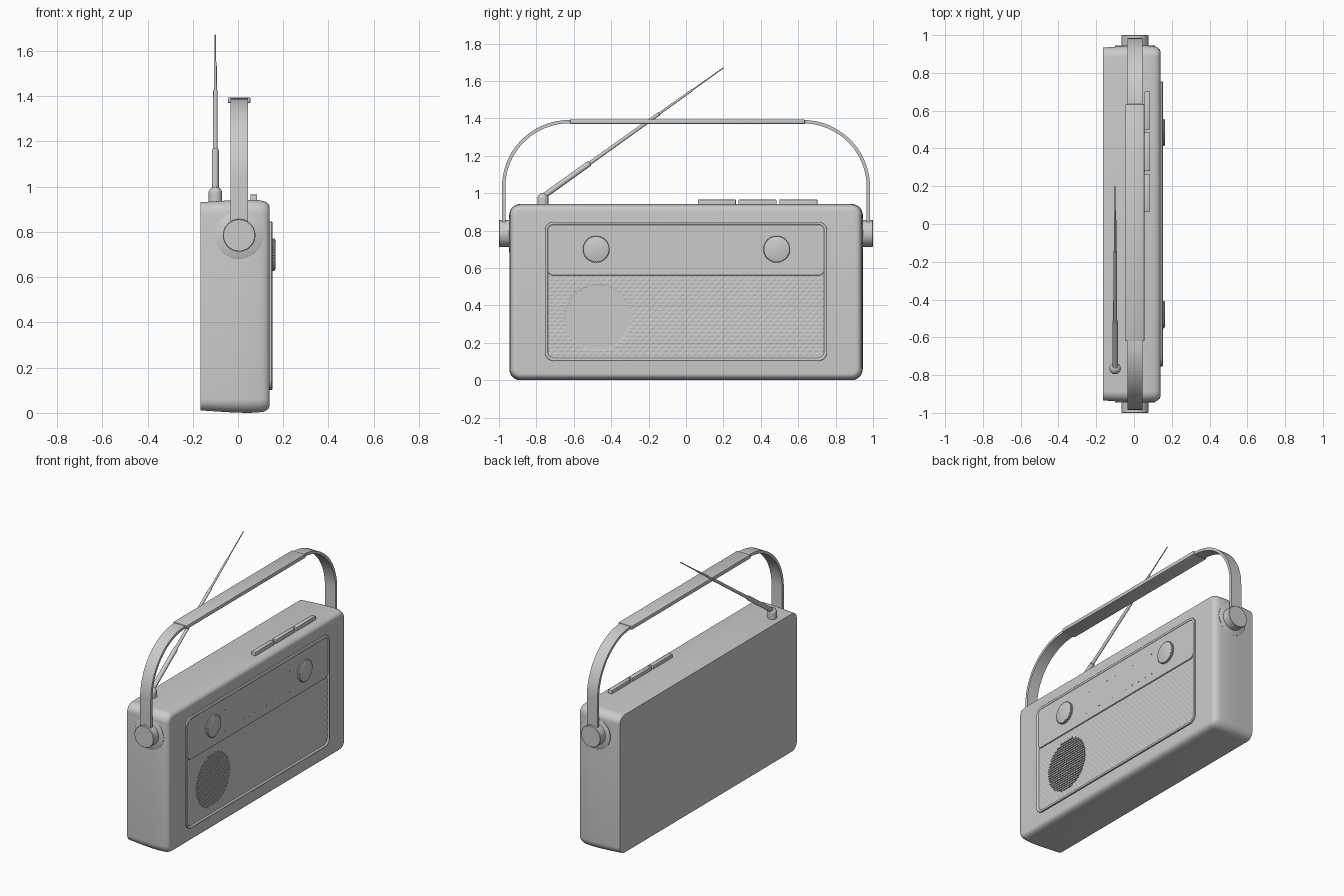
import bpy, bmesh, math
from mathutils import Vector

if "Cube" in bpy.data.objects:
    bpy.data.objects.remove(bpy.data.objects["Cube"])


def finish(name, bm, angle=35):
    bmesh.ops.recalc_face_normals(bm, faces=bm.faces[:])
    me = bpy.data.meshes.new(name)
    bm.to_mesh(me)
    bm.free()
    ob = bpy.data.objects.new(name, me)
    bpy.context.collection.objects.link(ob)
    bpy.ops.object.select_all(action='DESELECT')
    ob.select_set(True)
    bpy.context.view_layer.objects.active = ob
    bpy.ops.object.shade_smooth_by_angle(angle=math.radians(angle))
    return ob


def rounded_rect(y0, y1, z0, z1, r, n=8):
    pts = []
    for k, (cy, cz) in enumerate([(y1 - r, z1 - r), (y0 + r, z1 - r), (y0 + r, z0 + r), (y1 - r, z0 + r)]):
        for i in range(n + 1):
            a = math.pi / 2 * (k + i / n)
            pts.append((cy + r * math.cos(a), cz + r * math.sin(a)))
    return pts


def bridge(bm, rings, loop=False):
    pairs = list(zip(rings, rings[1:])) + ([(rings[-1], rings[0])] if loop else [])
    for a, b in pairs:
        n = len(a)
        for i in range(n):
            bm.faces.new((a[i], a[(i + 1) % n], b[(i + 1) % n], b[i]))
    if not loop:
        bm.faces.new(rings[0])
        bm.faces.new(rings[-1])


def rect_loft(name, rect, radius, sections, loop=False):
    """Rounded rectangles in the yz plane, sections = (x, inset)."""
    y0, y1, z0, z1 = rect
    bm = bmesh.new()
    rings = []
    for x, d in sections:
        pts = rounded_rect(y0 + d, y1 - d, z0 + d, z1 - d, max(radius - d, 0.006))
        rings.append([bm.verts.new((x, y, z)) for y, z in pts])
    bridge(bm, rings, loop)
    return finish(name, bm)


def turned(name, start, direction, profile, n=48, ribs=0.0):
    """Profile (distance, radius) turned about an axis; ribs makes a knurled rim."""
    rot = Vector(direction).to_track_quat('Z', 'Y')
    bm = bmesh.new()
    rings = []
    for h, r in profile:
        ring = []
        for i in range(n):
            rr = r - (ribs if i % 4 > 1 else 0)
            a = 2 * math.pi * i / n
            ring.append(bm.verts.new(Vector(start) + rot @ Vector((rr * math.cos(a), rr * math.sin(a), h))))
        rings.append(ring)
    bridge(bm, rings)
    return finish(name, bm)


def ribbon(name, path, x0, x1, half):
    """Flat strap following a path in the yz plane."""
    bm = bmesh.new()
    rings = []
    for i, p in enumerate(path):
        t = (Vector(path[min(i + 1, len(path) - 1)]) - Vector(path[max(i - 1, 0)])).normalized()
        n = Vector((-t.y, t.x)) * half
        rings.append([bm.verts.new((x, p[0] + s * n.x, p[1] + s * n.y))
                      for x, s in ((x0, -1), (x1, -1), (x1, 1), (x0, 1))])
    bridge(bm, rings)
    return finish(name, bm)


def boxes(name, items, bevel=0.0):
    """Boxes given as (x0, x1, y0, y1, z0, z1) joined in one object."""
    bm = bmesh.new()
    for x0, x1, y0, y1, z0, z1 in items:
        vs = bmesh.ops.create_cube(bm, size=1)['verts']
        for v in vs:
            v.co = (x1 if v.co.x > 0 else x0, y1 if v.co.y > 0 else y0, z1 if v.co.z > 0 else z0)
    if bevel:
        bmesh.ops.bevel(bm, geom=bm.edges[:], offset=bevel, segments=2, affect='EDGES', profile=0.5)
    return finish(name, bm)


# Case: flat back, slightly bulging sides, soft front edge
rect_loft("case", (-0.945, 0.945, 0.0, 0.942), 0.06,
          [(-0.165, 0.011), (-0.12, 0.008), (-0.06, 0.004), (0.0, 0.001), (0.05, 0.0), (0.09, 0.002),
           (0.112, 0.005), (0.126, 0.011), (0.135, 0.019), (0.139, 0.028), (0.14, 0.04)])

# Front frame and upper dial panel
front = (-0.755, 0.755, 0.102, 0.847)
rect_loft("front_frame", front, 0.05,
          [(0.13, 0), (0.149, 0), (0.152, 0.003), (0.153, 0.008), (0.151, 0.013), (0.146, 0.017), (0.13, 0.018)], True)
rect_loft("dial_panel", (-0.74, 0.74, 0.56, 0.832), 0.03, [(0.13, 0), (0.1465, 0), (0.148, 0.002)])

# Woven speaker cloth: staggered dashes in low relief
SY, SZ, SR = -0.47, 0.335, 0.175
bm = bmesh.new()
bmesh.ops.create_grid(bm, x_segments=200, y_segments=88, size=1)
for v in bm.verts:
    y, z = v.co.x * 0.737, 0.338 + v.co.y * 0.219
    row = (z - 0.119) / 0.02
    wave = math.sin(math.pi * row) ** 2 * math.sin(math.pi * (y / 0.035 + 0.5 * (math.floor(row) % 2))) ** 2
    inside = math.hypot(y - SY, z - SZ) < SR
    v.co = (0.141 if inside else 0.145 - 0.0035 * wave, y, z)
finish("speaker_cloth", bm, 60)

# Round speaker slats
slats = []
for i in range(22):
    z = SZ + (i - 10.5) * 0.0158
    w = math.sqrt(SR ** 2 - (z - SZ) ** 2)
    slats.append((0.138, 0.148, SY - w, SY + w, z - 0.005, z + 0.005))
boxes("speaker_slats", slats)

# Dial tick marks
ticks = []
for z, count in ((0.755, 9), (0.615, 12)):
    for i in range(count):
        y = -0.34 + 0.68 * i / (count - 1)
        ticks.append((0.147, 0.1488, y - 0.006, y + 0.006, z - 0.004, z + 0.004))
boxes("dial_ticks", ticks)

# Knurled knobs
for side, y in (("left", -0.48), ("right", 0.485)):
    turned(side + "_knob", (0.14, y, 0.70), (1, 0, 0),
           [(0, 0.072), (0.02, 0.072), (0.0225, 0.069)], 144, 0.003)
    turned(side + "_knob_cap", (0.15, y, 0.70), (1, 0, 0),
           [(0, 0.066), (0.0135, 0.066), (0.015, 0.063)])

# Push buttons on top
boxes("top_buttons", [(0.055, 0.085, y, y + 0.203, 0.92, 0.965) for y in (0.063, 0.281, 0.499)], 0.003)

# Handle pivots
CX = 0.005
for side, s in (("left", -1), ("right", 1)):
    turned(side + "_pivot_washer", (CX, s * 0.92, 0.785), (0, s, 0),
           [(0, 0.105), (0.024, 0.105), (0.026, 0.102)])
    turned(side + "_pivot", (CX, s * 0.92, 0.785), (0, s, 0),
           [(0, 0.072), (0.077, 0.072), (0.08, 0.069)])

# Carrying strap: up, over and down, with a thicker grip
right = [(0.975, 0.79), (0.975, 0.92)]
right += [(0.625 + 0.35 * math.cos(a), 1.032 + 0.35 * math.sin(a))
          for a in [math.pi / 2 * i / 20 for i in range(21)]]
ribbon("handle_strap", right + [(-y, z) for y, z in reversed(right)], CX - 0.039, CX + 0.039, 0.009)
boxes("handle_grip", [(CX - 0.05, CX + 0.05, -0.62, 0.635, 1.37, 1.395)], 0.004)

# Telescopic aerial
AX, AY = -0.1, -0.765
turned("aerial_base", (AX, AY, 0.92), (0, 0, 1),
       [(0, 0.03), (0.05, 0.03)] + [(0.05 + 0.03 * math.sin(a), 0.03 * math.cos(a) + 0.0005)
                                    for a in [math.pi / 2 * i / 8 for i in range(1, 9)]], 32)
start, end = Vector((AX, AY + 0.005, 0.985)), Vector((AX, 0.2, 1.67))
L = (end - start).length
turned("aerial_rod", start, end - start,
       [(0, 0.010), (0.004, 0.015), (0.255 * L, 0.015), (0.257 * L, 0.010), (0.64 * L, 0.0095),
        (0.642 * L, 0.0065), (0.825 * L, 0.006), (0.827 * L, 0.0035), (L, 0.003)], 20)
